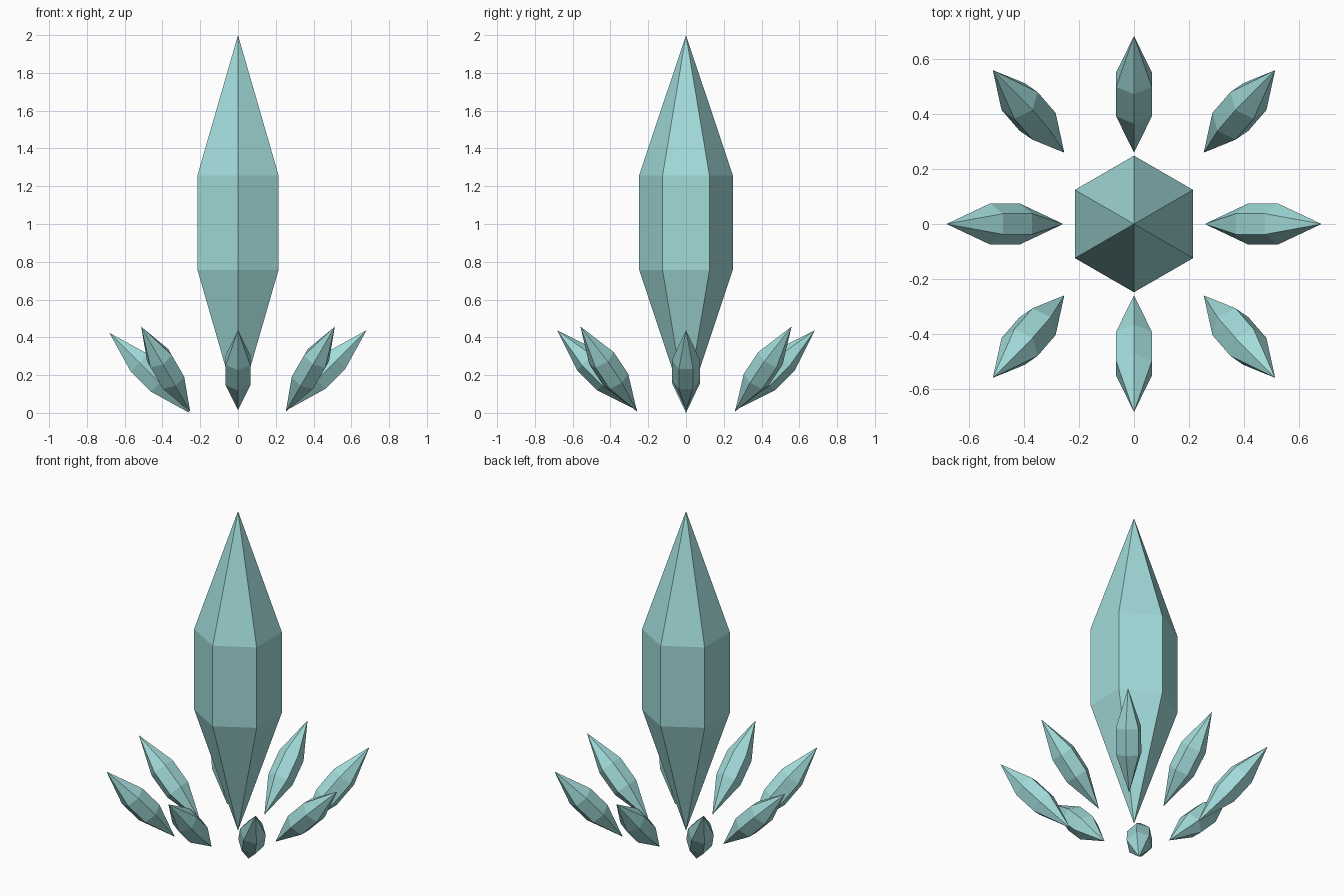
import bpy
import bmesh
from math import cos, sin, pi, radians

cube = bpy.data.objects.get("Cube")
if cube:
    bpy.data.objects.remove(cube, do_unlink=True)

# One flat material for every crystal
COLOUR = (0.36, 0.71, 0.70, 1.0)
mat = bpy.data.materials.new("pale_teal")
mat.use_nodes = True
mat.diffuse_color = COLOUR
mat.node_tree.nodes["Principled BSDF"].inputs["Base Color"].default_value = COLOUR

SIDES, RADIUS, HALF_LENGTH, HALF_BODY = 6, 0.248, 0.9925, 0.25


def crystal_mesh():
    """Six-sided prism with a long point at each end, centred on its middle."""
    bm = bmesh.new()
    top = bm.verts.new((0, 0, HALF_LENGTH))
    bottom = bm.verts.new((0, 0, -HALF_LENGTH))
    rings = []
    for z in (-HALF_BODY, HALF_BODY):
        angles = [pi / 2 + 2 * pi * i / SIDES for i in range(SIDES)]
        rings.append([bm.verts.new((RADIUS * cos(a), RADIUS * sin(a), z)) for a in angles])
    low, high = rings
    for i in range(SIDES):
        j = (i + 1) % SIDES
        bm.faces.new((low[i], low[j], high[j], high[i]))
        bm.faces.new((high[i], high[j], top))
        bm.faces.new((low[j], low[i], bottom))
    bmesh.ops.recalc_face_normals(bm, faces=bm.faces)
    mesh = bpy.data.meshes.new("crystal")
    bm.to_mesh(mesh)
    bm.free()
    mesh.materials.append(mat)
    return mesh


mesh = crystal_mesh()


def add_crystal(name, location, tilt_x=0, tilt_y=0, scale=1):
    obj = bpy.data.objects.new(name, mesh)
    obj.location = location
    obj.rotation_euler = (radians(tilt_x), radians(tilt_y), 0)
    obj.scale = (scale, scale, scale)
    bpy.context.collection.objects.link(obj)


# Large upright crystal
add_crystal("main_crystal", (0, 0, 1.0075))

# Ring of small crystals leaning outwards
X_NAMES = {-1: "right", 0: "", 1: "left"}
Y_NAMES = {-1: "front", 0: "", 1: "back"}
for sx in X_NAMES:
    for sy in Y_NAMES:
        if not (sx or sy):
            continue
        name = "_".join(p for p in (Y_NAMES[sy], X_NAMES[sx], "small_crystal") if p)
        if sx and sy:
            place, tilt = (0.383 * sx, 0.409 * sy, 0.232), 30
        else:
            place, tilt = (0.469 * sx, 0.471 * sy, 0.212 if sx < 0 else 0.226), 45
        add_crystal(name, place, -tilt * sy, tilt * sx, 0.302)
